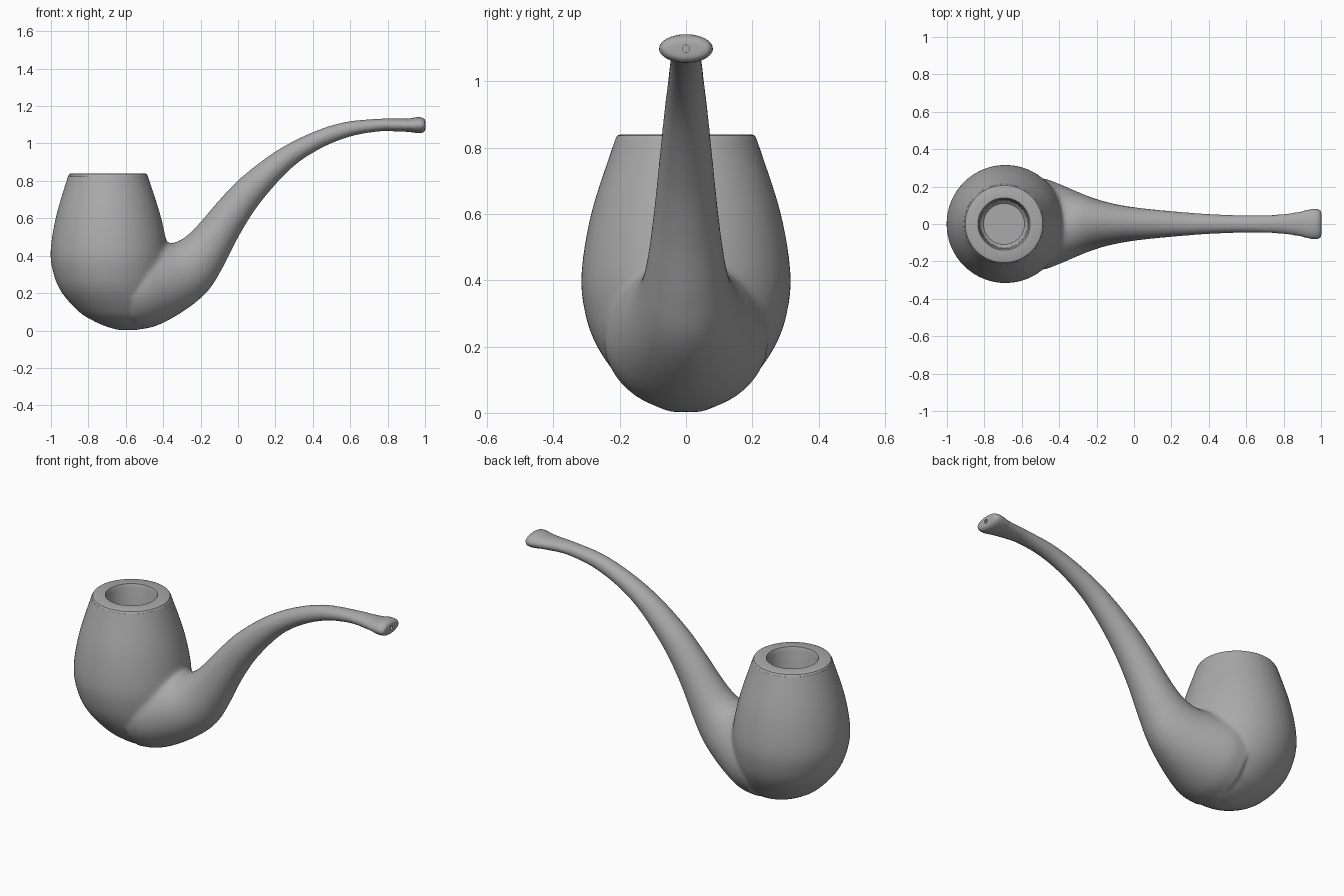
import bpy, bmesh, math
from mathutils import Vector

if "Cube" in bpy.data.objects:
    bpy.data.objects.remove(bpy.data.objects["Cube"])

SIDES = 64


def smooth_rows(rows, steps):
    """Catmull-Rom interpolation through rows of parameters."""
    vs = [Vector(r) for r in rows]
    vs = [2 * vs[0] - vs[1]] + vs + [2 * vs[-1] - vs[-2]]
    out = []
    for i in range(1, len(vs) - 2):
        a, b, c, d = vs[i - 1:i + 3]
        for s in range(steps):
            t = s / steps
            out.append(0.5 * (2 * b + (c - a) * t + (2 * a - 5 * b + 4 * c - d) * t * t
                              + (3 * b - a - 3 * c + d) * t ** 3))
    return out + [vs[-2]]


def loft(bm, rings):
    """Closed tube through elliptical rings: (centre, half axis in xz, half width in y)."""
    loops = []
    for centre, axis, width in rings:
        loop = []
        for k in range(SIDES):
            a = 2 * math.pi * k / SIDES
            loop.append(bm.verts.new(centre + axis * math.cos(a) + Vector((0, width * math.sin(a), 0))))
        loops.append(loop)
    for p, q in zip(loops, loops[1:]):
        for k in range(SIDES):
            j = (k + 1) % SIDES
            bm.faces.new((p[k], p[j], q[j], q[k]))
    bm.faces.new(loops[0][::-1])
    bm.faces.new(loops[-1])


def make_object(name, bm):
    bmesh.ops.recalc_face_normals(bm, faces=bm.faces)
    mesh = bpy.data.meshes.new(name)
    bm.to_mesh(mesh)
    bm.free()
    ob = bpy.data.objects.new(name, mesh)
    bpy.context.collection.objects.link(ob)
    return ob


def apply(ob, mod):
    bpy.context.view_layer.objects.active = ob
    bpy.ops.object.modifier_apply(modifier=mod.name)


# Bowl: z, left x, right x, half width y
bowl = [(0.003, -0.64, -0.54, 0.045), (0.02, -0.70, -0.47, 0.09), (0.05, -0.77, -0.43, 0.14),
        (0.10, -0.85, -0.40, 0.198), (0.20, -0.94, -0.385, 0.268), (0.30, -0.985, -0.375, 0.304),
        (0.42, -1.002, -0.375, 0.315), (0.60, -0.975, -0.41, 0.286), (0.80, -0.917, -0.473, 0.222),
        (0.90, -0.882, -0.508, 0.187)]
# Stem: upper x, upper z, lower x, lower z, half width y
stem = [(-0.58, 0.45, -0.55, 0.004, 0.25), (-0.50, 0.46, -0.46, 0.018, 0.243),
        (-0.42, 0.465, -0.36, 0.062, 0.21), (-0.34, 0.47, -0.24, 0.14, 0.166),
        (-0.27, 0.51, -0.15, 0.225, 0.135), (-0.20, 0.58, -0.08, 0.34, 0.115),
        (-0.10, 0.697, 0.01, 0.515, 0.096), (0.02, 0.82, 0.12, 0.685, 0.081),
        (0.20, 0.957, 0.28, 0.863, 0.065), (0.38, 1.052, 0.43, 0.967, 0.053),
        (0.56, 1.112, 0.59, 1.034, 0.047), (0.75, 1.132, 0.75, 1.064, 0.049),
        (0.87, 1.133, 0.87, 1.063, 0.063), (0.92, 1.134, 0.92, 1.061, 0.075),
        (0.96, 1.142, 0.96, 1.055, 0.082), (0.99, 1.137, 0.99, 1.058, 0.080),
        (1.002, 1.125, 1.002, 1.07, 0.068)]

bm = bmesh.new()
loft(bm, [(Vector(((l + r) / 2, 0, z)), Vector(((r - l) / 2, 0, 0)), w)
          for z, l, r, w in smooth_rows(bowl, 6)])
loft(bm, [(Vector(((a + c) / 2, 0, (b + d) / 2)), Vector(((a - c) / 2, 0, (b - d) / 2)), w)
          for a, b, c, d, w in smooth_rows(stem, 6)])
pipe = make_object("pipe_body", bm)

# Fuse bowl and stem into one skin
mod = pipe.modifiers.new("fuse", 'REMESH')
mod.mode = 'VOXEL'
mod.voxel_size = 0.01
apply(pipe, mod)

# Soften the whole skin a little and the junction more
group = pipe.vertex_groups.new(name="junction")
for v in pipe.data.vertices:
    weight = 1 - abs(v.co.x + 0.36) / 0.16
    if weight > 0 and v.co.z > 0.2:
        group.add([v.index], min(1, 2 * weight), 'REPLACE')
for count, vg in ((4, ""), (20, "junction")):
    mod = pipe.modifiers.new("soften", 'SMOOTH')
    mod.factor = 0.5
    mod.iterations = count
    mod.vertex_group = vg
    apply(pipe, mod)

# Cutter for the chamber, flat rim and rounded rim edge: radius, z
profile = [(0.001, 0.36), (0.11, 0.36), (0.125, 0.375), (0.132, 0.82), (0.14, 0.84), (0.198, 0.84),
           (0.207, 0.836), (0.213, 0.825), (0.30, 0.80), (0.30, 1.0), (0.001, 1.0)]
bm = bmesh.new()
loft(bm, [(Vector((-0.695, 0, z)), Vector((r, 0, 0)), r) for r, z in profile])
chamber = make_object("chamber_cutter", bm)

# Cutter for the air hole in the mouthpiece
bm = bmesh.new()
loft(bm, [(Vector((x, 0, 1.098)), Vector((0, 0, 0.011)), 0.011) for x in (0.80, 1.05)])
hole = make_object("air_hole_cutter", bm)

for cutter in (chamber, hole):
    mod = pipe.modifiers.new("cut", 'BOOLEAN')
    mod.operation = 'DIFFERENCE'
    mod.solver = 'EXACT'
    mod.object = cutter
    apply(pipe, mod)
    bpy.data.objects.remove(cutter)

grey = bpy.data.materials.new("plain grey")
grey.diffuse_color = (0.4, 0.4, 0.4, 1)
grey.use_nodes = True
grey.node_tree.nodes["Principled BSDF"].inputs["Base Color"].default_value = grey.diffuse_color
pipe.data.materials.clear()
pipe.data.materials.append(grey)

bpy.ops.object.select_all(action='DESELECT')
pipe.select_set(True)
bpy.context.view_layer.objects.active = pipe
bpy.ops.object.shade_smooth_by_angle(angle=math.radians(35))
